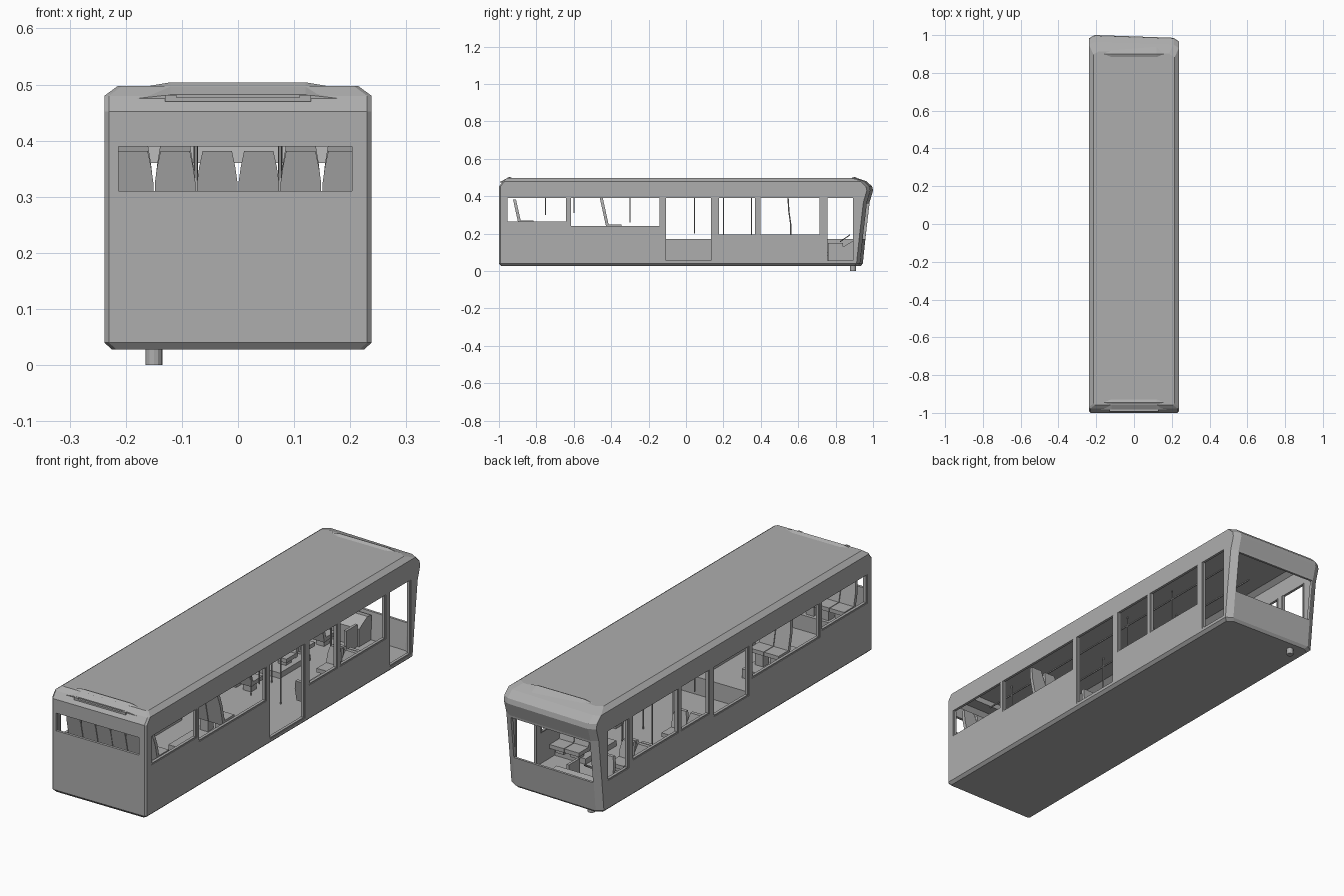
import bpy, bmesh, math
from mathutils import Vector

cube = bpy.data.objects.get("Cube")
if cube:
    bpy.data.objects.remove(cube, do_unlink=True)

grey = bpy.data.materials.new("plain_grey")
grey.use_nodes = True
COL = (0.42, 0.42, 0.42, 1)
grey.diffuse_color = COL
grey.node_tree.nodes["Principled BSDF"].inputs["Base Color"].default_value = COL


def finish(name, bm):
    bmesh.ops.recalc_face_normals(bm, faces=bm.faces)
    me = bpy.data.meshes.new(name)
    bm.to_mesh(me)
    bm.free()
    me.materials.append(grey)
    ob = bpy.data.objects.new(name, me)
    bpy.context.collection.objects.link(ob)
    return ob


def loft(bm, rings):
    """Skin closed rings of points and cap both ends."""
    vs = [[bm.verts.new(p) for p in r] for r in rings]
    n = len(vs[0])
    for a, b in zip(vs, vs[1:]):
        for i in range(n):
            j = (i + 1) % n
            bm.faces.new((a[i], a[j], b[j], b[i]))
    bm.faces.new(vs[0])
    bm.faces.new(vs[-1])


def box(bm, x0, x1, y0, y1, z0, z1):
    loft(bm, [[(x0, y0, z), (x1, y0, z), (x1, y1, z), (x0, y1, z)] for z in (z0, z1)])


def tube(bm, points, r, sides=6):
    """Round bar through points that runs mostly along z or y."""
    pts = [Vector(p) for p in points]
    d = (pts[-1] - pts[0]).normalized()
    u = Vector((1, 0, 0))
    v = d.cross(u)
    angles = [2 * math.pi * k / sides for k in range(sides)]
    loft(bm, [[p + r * (math.cos(a) * u + math.sin(a) * v) for a in angles] for p in pts])


# Body levels: height, half width, front end y, rear end y
LEVELS = [(.028, .225, .935, -.99), (.04, .238, .945, -1), (.2, .238, .962, -1),
          (.37, .238, .982, -1), (.43, .238, 1, -1), (.452, .238, .995, -1),
          (.48, .238, .965, -.978), (.497, .215, .915, -.957)]


def outline(z, w, yf, yr, inset):
    w, yf, yr = w - inset, yf - inset, yr + inset
    pts = [(w, yr + .008), (w, yf - .018), (w - .03, yf), (.03 - w, yf),
           (-w, yf - .018), (-w, yr + .008), (.008 - w, yr), (w - .008, yr)]
    # the nose is slightly skewed towards the door side
    return [(x, y - .035 * (x + .2) if y > 0 else y, z) for x, y in pts]


bm = bmesh.new()
loft(bm, [outline(*lv, 0) for lv in LEVELS])
body = finish("body_shell", bm)

bm = bmesh.new()
loft(bm, [outline(max(.05, z - .012), w, f, r, .012) for z, w, f, r in LEVELS[1:]])
cavity = finish("cavity_cutter", bm)

# Window and door openings: y range, sill on door side, sill on other side
OPENINGS = [(-.96, -.635, .26, .26), (-.62, -.135, .235, .235), (-.112, .14, .052, .165),
            (.17, .375, .19, .19), (.392, .72, .19, .19), (.75, .9, .052, .165)]
bm = bmesh.new()
for y0, y1, door_sill, sill in OPENINGS:
    box(bm, .215, .3, y0, y1, door_sill, .39)
    box(bm, -.3, -.215, y0, y1, sill, .39)
box(bm, -.205, .203, .91, 1.1, .17, .36)
box(bm, -.213, .203, -1.1, -.97, .31, .39)
openings = finish("opening_cutter", bm)

bpy.context.view_layer.objects.active = body
for cutter in (cavity, openings):
    mod = body.modifiers.new("cut", 'BOOLEAN')
    mod.operation = 'DIFFERENCE'
    mod.solver = 'EXACT'
    mod.object = cutter
    bpy.ops.object.modifier_apply(modifier=mod.name)
    bpy.data.objects.remove(cutter, do_unlink=True)

# Crowned roof caps at both ends
for name, ya, yb in (("rear_roof_cap", -.982, -.945), ("front_roof_cap", .945, .9)):
    bm = bmesh.new()
    low = [(-.225, .47), (-.12, .482), (.12, .482), (.225, .47)]
    high = [(-.215, .488), (-.12, .504), (.12, .504), (.215, .488)]
    base = [(-.2, .46), (.2, .46)]
    rings = [[(x, y, z) for x, z in prof + base[::-1]]
             for y, prof in ((ya, low), (yb, high), (yb * .97, [(x, z - .012) for x, z in high]))]
    loft(bm, rings)
    finish(name, bm)

# Trim line above the rear window
bm = bmesh.new()
box(bm, -.12, .12, -.992, -.982, .47, .477)
for s in (-1, 1):
    box(bm, s * .12 - .01, s * .12 + .01, -.992, -.98, .47, .481)
finish("rear_trim", bm)

# Thin frames around the rear openings and jambs of the doors
bm = bmesh.new()
for y0, y1, door_sill, sill in OPENINGS:
    for side, zs in ((1, door_sill), (-1, sill)):
        xa, xb = sorted((side * .222, side * .235))
        for y in (y0, y1 - .006):
            box(bm, xa, xb, y, y + .006, zs, .39)
        box(bm, xa, xb, y0, y1, zs, zs + .005)
finish("window_frames", bm)

# Raised rear floor and seat platforms
bm = bmesh.new()
box(bm, -.224, .224, -.985, -.2, .048, .13)
box(bm, -.224, .224, -.985, -.82, .13, .2)
for s in (-1, 1):
    xa, xb = sorted((s * .07, s * .224))
    box(bm, xa, xb, -.6, -.3, .13, .17)
    box(bm, xa, xb, .4, .62, .048, .075)
finish("floor_platforms", bm)


def seat(bm, x, y, base, cushion, top, face):
    """Cushion on a pedestal and a tapered, reclined back; face is +1 or -1 along y."""
    def span(a, b):
        return sorted((y + face * a, y + face * b))
    w = .036
    box(bm, x - w, x + w, *span(.01, .085), cushion - .018, cushion)
    box(bm, x - .02, x + .02, *span(.025, .065), base, cushion - .018)
    h = top - cushion
    prof = [(-w, -.02), (w, -.02), (w, h * .5), (w - .004, h * .75), (w - .01, h),
            (.01 - w, h), (.004 - w, h * .75), (-w, h * .5)]
    loft(bm, [[(x + px, y + face * (d - .22 * pz), cushion + pz) for px, pz in prof]
              for d in (0, .016)])


PAIRS = [-.187, -.112, .112, .187]
ROWS = [("rear_bench_seats", [-.187, -.112, -.037, .037, .112, .187], -.9, .2, .27, .382, 1),
        ("middle_seats", PAIRS, -.43, .17, .25, .395, 1),
        ("low_seats_back_to_front", PAIRS, .54, .075, .115, .188, -1),
        ("low_seats_facing_front", PAIRS, .575, .075, .115, .188, 1),
        ("low_seats_by_door", [-.187, -.112, .187], .2, .05, .105, .185, 1),
        ("driver_seat", [-.12], .735, .05, .1, .185, 1)]
for name, xs, y, base, cushion, top, face in ROWS:
    bm = bmesh.new()
    for x in xs:
        seat(bm, x, y, base, cushion, top, face)
    finish(name, bm)

# Handrails with hanging grips and full poles
bm = bmesh.new()
for s in (-1, 1):
    x = s * .075
    tube(bm, [(x, -.9, .44), (x, .7, .44)], .004)
    for y, z in ((-.75, .3), (-.6, .31), (-.3, .26), (.045, .2)):
        tube(bm, [(x, y, z), (x, y, .484)], .003)
    for y in (.2, .35):
        tube(bm, [(x, y, .05), (x, y, .484)], .003)
    tube(bm, [(x, .56, .12), (x, .56, .25), (x, .55, .32), (x, .545, .4), (x, .545, .484)], .004)
finish("handrails", bm)

# Driver area
bm = bmesh.new()
prof = [(.84, .05), (.925, .05), (.93, .16), (.9, .165), (.84, .13)]
loft(bm, [[(x, y, z) for y, z in prof] for x in (-.21, .02)])
box(bm, .0, .012, .76, .84, .05, .15)
finish("dashboard", bm)

bpy.ops.mesh.primitive_torus_add(major_segments=16, minor_segments=6, major_radius=.03,
                                 minor_radius=.003, location=(-.12, .85, .175),
                                 rotation=(math.radians(35), 0, 0))
wheel = bpy.context.object
wheel.name = "steering_wheel"
wheel.data.materials.append(grey)

# Small stub below the front corner
bm = bmesh.new()
tube(bm, [(-.15, .893, 0), (-.15, .893, .035)], .015, 12)
finish("underside_stub", bm)
